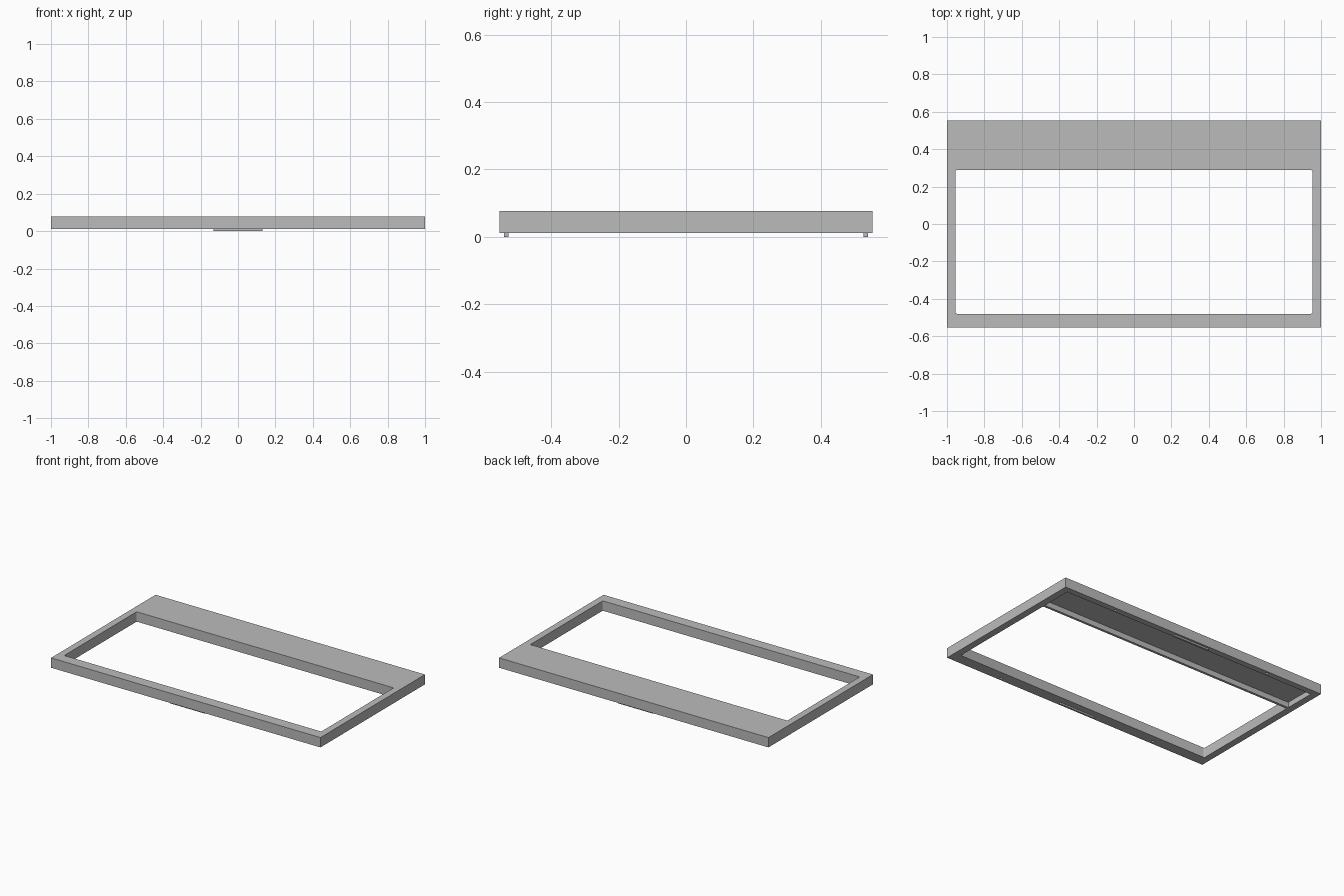
import bpy
import bmesh

old = bpy.data.objects.get("Cube")
if old:
    bpy.data.objects.remove(old, do_unlink=True)

BASE, TOP = 0.011, 0.077      # underside and top of the frame
POCKET_TOP = 0.047            # ceiling of the recess under the wide rail

grey = bpy.data.materials.new("plain grey")
grey.use_nodes = True
colour = (0.5, 0.5, 0.5, 1)
grey.diffuse_color = colour
grey.node_tree.nodes["Principled BSDF"].inputs["Base Color"].default_value = colour


def finish(name, bm):
    mesh = bpy.data.meshes.new(name)
    bm.to_mesh(mesh)
    bm.free()
    mesh.materials.append(grey)
    obj = bpy.data.objects.new(name, mesh)
    bpy.context.collection.objects.link(obj)
    return obj


def box(name, x, y, z, radius=0):
    """Box from (min, max) ranges, with optional rounded upright edges."""
    bm = bmesh.new()
    bmesh.ops.create_cube(bm, size=1)
    for v in bm.verts:
        v.co = [r[0] if c < 0 else r[1] for c, r in zip(v.co, (x, y, z))]
    if radius:
        upright = [e for e in bm.edges
                   if abs(e.verts[0].co.z - e.verts[1].co.z) > 0.001]
        bmesh.ops.bevel(bm, geom=upright, offset=radius, segments=4,
                        profile=0.5, affect='EDGES')
    return finish(name, bm)


def peg(name, x, y, z, radius):
    bm = bmesh.new()
    bmesh.ops.create_cone(bm, cap_ends=True, segments=16, radius1=radius,
                          radius2=radius, depth=z[1] - z[0])
    bmesh.ops.translate(bm, verts=bm.verts, vec=(x, y, sum(z) / 2))
    return finish(name, bm)


def cut(target, cutter):
    cutter.hide_render = True
    mod = target.modifiers.new("cut", 'BOOLEAN')
    mod.operation = 'DIFFERENCE'
    mod.solver = 'EXACT'
    mod.object = cutter
    bpy.context.view_layer.objects.active = target
    bpy.ops.object.modifier_apply(modifier=mod.name)
    bpy.data.objects.remove(cutter, do_unlink=True)


# Frame with the large window and the recess beneath the wide back rail
frame = box("frame", (-1, 1), (-0.554, 0.554), (BASE, TOP))
cut(frame, box("window_cutter", (-0.954, 0.954), (-0.48, 0.288), (-0.1, 0.2), 0.008))
cut(frame, box("pocket_cutter", (-0.954, 0.954), (0.304, 0.514), (-0.1, POCKET_TOP)))

# Blind screw holes and locating ribs under the front and back rails
for side, y in (("front", -0.533), ("back", 0.533)):
    for x in (-0.593, 0.593):
        cut(frame, peg("hole_cutter", x, y, (-0.1, POCKET_TOP), 0.009))
    box(side + "_rib", (-0.132, 0.132), (y - 0.0065, y + 0.0065), (0, BASE + 0.002))

# Smooth only the rounded corners and holes
bpy.ops.object.select_all(action='DESELECT')
frame.select_set(True)
bpy.context.view_layer.objects.active = frame
bpy.ops.object.shade_smooth_by_angle(angle=0.6)
